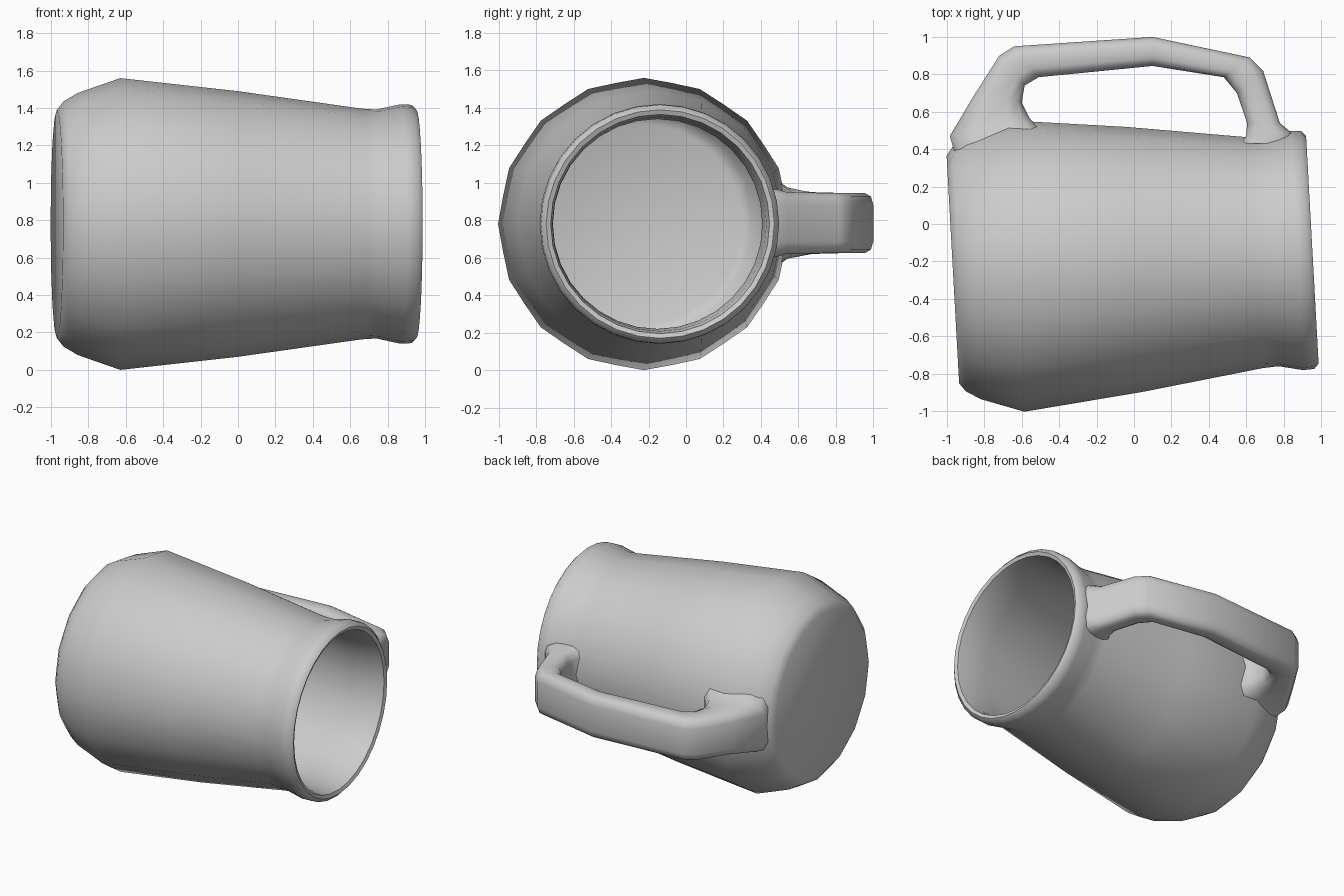
import bpy, bmesh, math

if "Cube" in bpy.data.objects:
    bpy.data.objects.remove(bpy.data.objects["Cube"])

grey = bpy.data.materials.new("plain grey")
grey.diffuse_color = (0.6, 0.6, 0.6, 1)
grey.use_nodes = True
grey.node_tree.nodes["Principled BSDF"].inputs["Base Color"].default_value = grey.diffuse_color

TILT = 0.055            # the mug lies slightly turned about the vertical
CY, CZ = -0.19, 0.78    # middle of the mug's axis


def finish(name, bm, angle):
    bmesh.ops.recalc_face_normals(bm, faces=bm.faces)
    mesh = bpy.data.meshes.new(name)
    bm.to_mesh(mesh)
    bm.free()
    obj = bpy.data.objects.new(name, mesh)
    bpy.context.collection.objects.link(obj)
    mesh.materials.append(grey)
    bpy.ops.object.select_all(action='DESELECT')
    obj.select_set(True)
    bpy.context.view_layer.objects.active = obj
    bpy.ops.object.shade_smooth_by_angle(angle=math.radians(angle))
    return obj


def skin(bm, rings):
    """Join rings of vertices with quads and cap both ends."""
    n = len(rings[0])
    for a, b in zip(rings, rings[1:]):
        for i in range(n):
            j = (i + 1) % n
            bm.faces.new((a[i], a[j], b[j], b[i]))
    bm.faces.new(rings[0])
    bm.faces.new(rings[-1])


# Mug body: (distance along axis, radius), outside base -> rim -> inside floor
profile = [(-0.97, 0.61), (-0.935, 0.655), (-0.86, 0.70), (-0.63, 0.78),
           (0.0, 0.71), (0.66, 0.617), (0.74, 0.612), (0.87, 0.64),
           (0.93, 0.637), (0.955, 0.61), (0.945, 0.585), (0.88, 0.572),
           (0.70, 0.56), (0.0, 0.65), (-0.60, 0.70), (-0.85, 0.60),
           (-0.88, 0.54)]
SIDES = 32
bm = bmesh.new()
rings = []
for s, r in profile:
    ring = []
    for i in range(SIDES):
        a = 2 * math.pi * i / SIDES
        # sixteen broad facets on the body, a rounder rim
        k = r * (0.984 if i % 2 and s < 0.7 else 1.0)
        v, w = k * math.cos(a), k * math.sin(a)
        ring.append(bm.verts.new((s * math.cos(TILT) - v * math.sin(TILT),
                                  CY + s * math.sin(TILT) + v * math.cos(TILT),
                                  CZ + w)))
    rings.append(ring)
skin(bm, rings)
finish("mug_body", bm, 45)

# Handle: outer x, y, inner x, y, half width
stations = [(-0.95, 0.35, -0.52, 0.52, 0.24), (-0.985, 0.47, -0.56, 0.57, 0.19),
            (-0.86, 0.68, -0.60, 0.65, 0.165), (-0.72, 0.90, -0.585, 0.74, 0.16),
            (-0.64, 0.95, -0.51, 0.785, 0.16), (0.10, 1.00, 0.10, 0.845, 0.16),
            (0.62, 0.89, 0.48, 0.785, 0.16), (0.69, 0.82, 0.55, 0.70, 0.16),
            (0.78, 0.54, 0.605, 0.54, 0.165), (0.84, 0.49, 0.60, 0.47, 0.18),
            (0.85, 0.43, 0.57, 0.43, 0.18)]
# Rounded rectangle section: (fraction from outer to inner, fraction of width)
section = [(0, -0.6), (0, 0.6), (0.08, 0.88), (0.28, 1), (0.72, 1), (0.92, 0.88),
           (1, 0.6), (1, -0.6), (0.92, -0.88), (0.72, -1), (0.28, -1), (0.08, -0.88)]
bm = bmesh.new()
rings = [[bm.verts.new((ox + (ix - ox) * t, oy + (iy - oy) * t, CZ + 0.005 + hw * w))
          for t, w in section] for ox, oy, ix, iy, hw in stations]
skin(bm, rings)
finish("handle", bm, 50)
